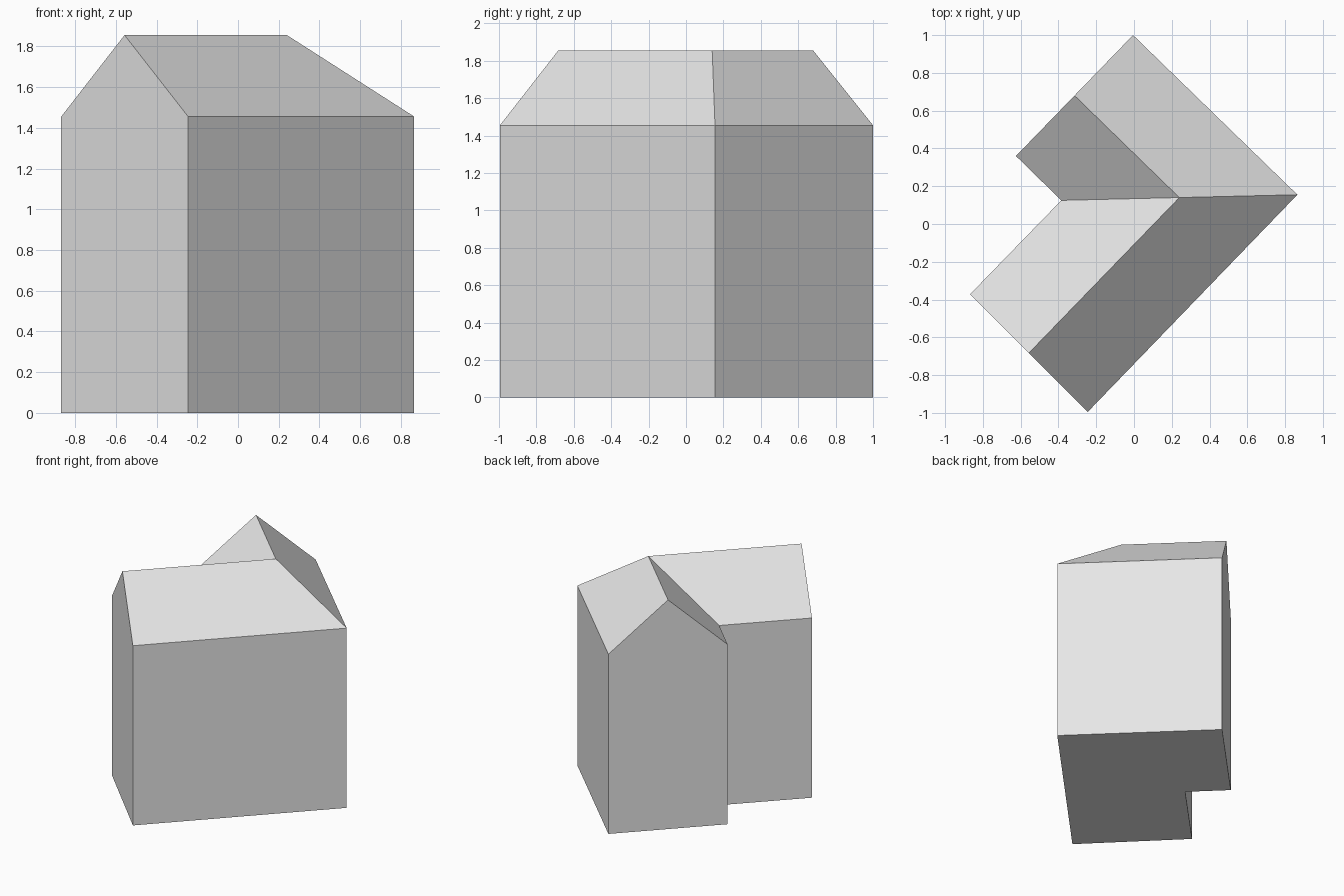
import bpy
import bmesh

cube = bpy.data.objects.get("Cube")
if cube:
    bpy.data.objects.remove(cube, do_unlink=True)

EAVE, RIDGE = 1.455, 1.855

grey = bpy.data.materials.new("light_grey")
grey.use_nodes = True
colour = (0.8, 0.8, 0.8, 1)
grey.diffuse_color = colour
grey.node_tree.nodes["Principled BSDF"].inputs["Base Color"].default_value = colour

# Plan of each gable section: outer wall, ridge, inner wall
sections = [
    ((-0.245, -0.995), (-0.557, -0.683), (-0.868, -0.372)),  # front wing end
    ((0.865, 0.155), (0.24, 0.14), (-0.385, 0.125)),         # mitred corner
    ((-0.005, 1.0), (-0.315, 0.68), (-0.625, 0.36)),         # back wing end
]

bm = bmesh.new()


def gable_ring(outer, ridge, inner):
    """Five-sided house profile standing on the ground."""
    points = [(*outer, 0), (*outer, EAVE), (*ridge, RIDGE), (*inner, EAVE), (*inner, 0)]
    return [bm.verts.new(p) for p in points]


rings = [gable_ring(*s) for s in sections]

# Walls, roof slopes and floor of both wings
for a, b in zip(rings, rings[1:]):
    for i in range(len(a)):
        j = (i + 1) % len(a)
        bm.faces.new((a[i], a[j], b[j], b[i]))

# Gable end walls
bm.faces.new(rings[0])
bm.faces.new(rings[-1])
bmesh.ops.recalc_face_normals(bm, faces=bm.faces)

mesh = bpy.data.meshes.new("l_shaped_house")
bm.to_mesh(mesh)
bm.free()
mesh.materials.append(grey)
house = bpy.data.objects.new("l_shaped_house", mesh)
bpy.context.collection.objects.link(house)
